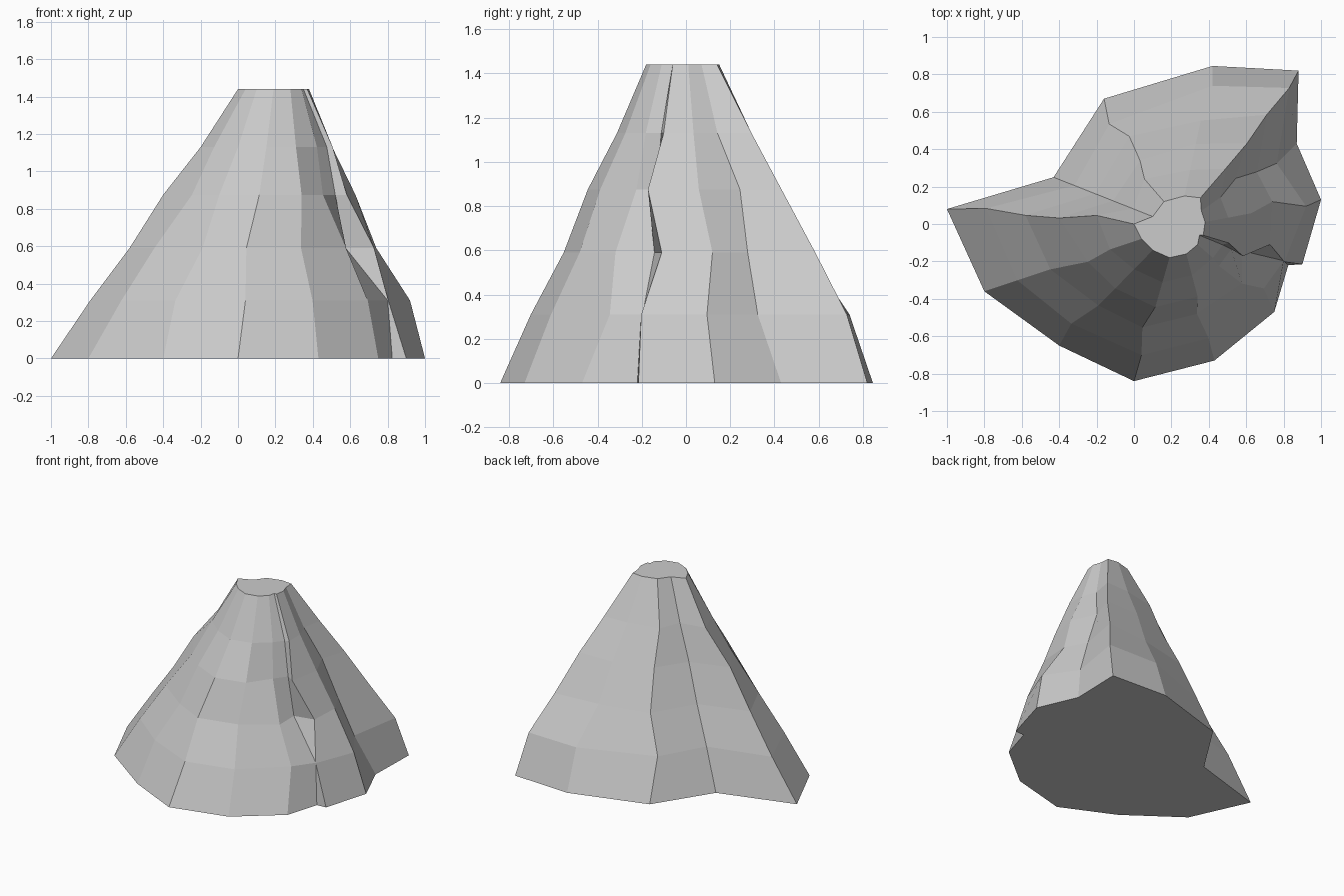
import bpy, bmesh

# Foot and rim outlines, counter-clockwise from the right (x, y)
foot = [(1.0, .13), (.87, .43), (.88, .82), (.42, .845), (-.16, .67), (-.43, .25), (-1.0, .08),
        (-.8, -.36), (-.4, -.65), (0, -.84), (.43, -.73), (.75, -.47), (.825, -.22), (.90, -.215)]
rim = [(.38, .01), (.36, .07), (.355, .14), (.27, .15), (.16, .12), (.10, .04), (0, 0),
       (.04, -.08), (.10, -.14), (.19, -.18), (.28, -.16), (.34, -.11), (.35, -.06), (.37, -.06)]

# Slope levels: (height, how far from foot to rim)
levels = [(0, 0), (.31, .21), (.59, .42), (.875, .6), (1.13, .8), (1.44, 1)]

# Crags and gullies: small shifts by (level, column)
shift = {(1, 0): (.05, -.01), (2, 0): (0, .04), (1, 1): (0, -.03), (3, 1): (-.02, .03),
         (1, 2): (.06, .05), (2, 2): (.05, .05), (3, 2): (.04, .02), (4, 2): (.03, .02),
         (1, 3): (.03, .04), (1, 4): (-.04, -.02), (2, 4): (0, .03), (4, 4): (-.04, .01),
         (1, 6): (0, .02), (4, 6): (0, .03), (3, 7): (.05, -.01), (1, 8): (-.04, .01),
         (2, 9): (-.035, .01), (2, 10): (-.03, .01), (1, 11): (.03, .05), (3, 11): (-.05, .03),
         (1, 12): (.075, -.01), (2, 12): (-.05, .01), (3, 12): (-.02, -.01), (4, 12): (.03, -.02),
         (1, 13): (.015, -.02), (2, 13): (.05, .04), (3, 13): (0, -.05), (4, 13): (.03, -.01)}

# Mountain body: blend the outlines level by level
bm = bmesh.new()
rings = []
for k, (z, t) in enumerate(levels):
    ring = []
    for i, (a, b) in enumerate(zip(foot, rim)):
        dx, dy = shift.get((k, i), (0, 0))
        ring.append(bm.verts.new((a[0] + (b[0] - a[0]) * t + dx,
                                  a[1] + (b[1] - a[1]) * t + dy, z)))
    rings.append(ring)
n = len(foot)
for lo, hi in zip(rings, rings[1:]):
    for i in range(n):
        j = (i + 1) % n
        bm.faces.new((lo[i], lo[j], hi[j], hi[i]))

# Flat summit and underside
bm.faces.new(rings[-1])
bm.faces.new(rings[0][::-1])

mesh = bpy.data.meshes.new("mountain")
bm.to_mesh(mesh)
bm.free()
bpy.context.collection.objects.link(bpy.data.objects.new("mountain", mesh))
